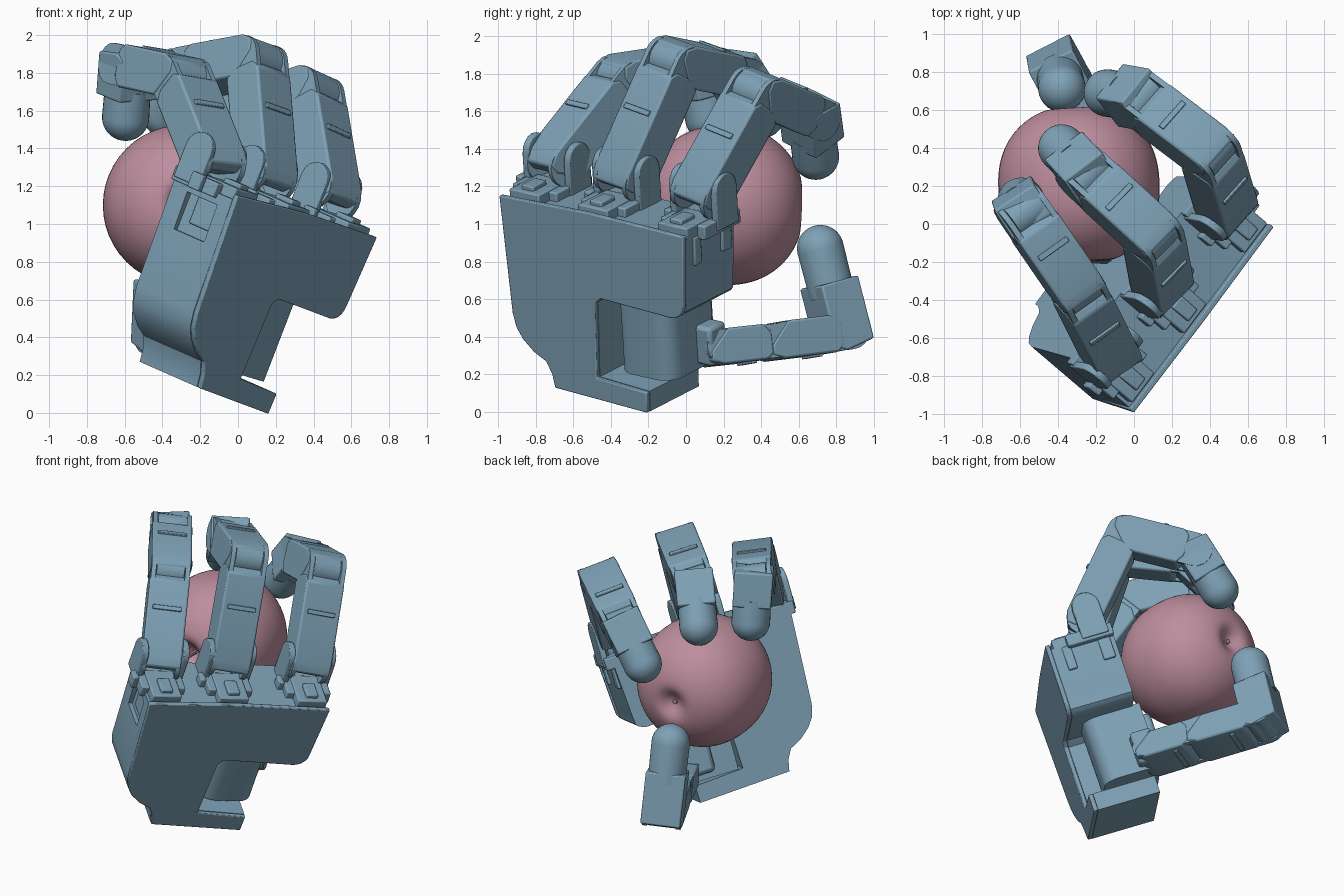
import bpy, bmesh, math
from mathutils import Vector, Matrix

if "Cube" in bpy.data.objects:
    bpy.data.objects.remove(bpy.data.objects["Cube"])

def material(name, col):
    m = bpy.data.materials.new(name)
    m.diffuse_color = (*col, 1)
    m.use_nodes = True
    m.node_tree.nodes["Principled BSDF"].inputs["Base Color"].default_value = m.diffuse_color
    return m

STEEL = material("steel_blue", (0.21, 0.36, 0.47))
RED = material("apple_pink", (0.51, 0.27, 0.34))

def finish(bm, name, M, mat=STEEL, bevel=0):
    bmesh.ops.transform(bm, matrix=M, verts=bm.verts)
    bmesh.ops.recalc_face_normals(bm, faces=bm.faces)
    me = bpy.data.meshes.new(name)
    bm.to_mesh(me)
    bm.free()
    ob = bpy.data.objects.new(name, me)
    bpy.context.collection.objects.link(ob)
    me.materials.append(mat)
    if bevel:
        b = ob.modifiers.new("bevel", 'BEVEL')
        b.width, b.segments, b.limit_method = bevel, 2, 'ANGLE'
    return ob

def prism(name, pts, lo, hi, M, bevel=0):
    """Profile in the first two axes of M, extruded along the third."""
    bm = bmesh.new()
    f = bm.faces.new([bm.verts.new((a, b, lo)) for a, b in pts])
    ext = bmesh.ops.extrude_face_region(bm, geom=[f])
    vs = [v for v in ext['geom'] if isinstance(v, bmesh.types.BMVert)]
    bmesh.ops.translate(bm, vec=(0, 0, hi - lo), verts=vs)
    if not any(g == f for g in bm.faces if g.is_valid):
        bm.faces.new([v for v in bm.verts if v not in vs])
    return finish(bm, name, M, bevel=bevel)

def box(name, a, b, c, M, bevel=0.008):
    pts = [(a[0], b[0]), (a[1], b[0]), (a[1], b[1]), (a[0], b[1])]
    return prism(name, pts, c[0], c[1], M, bevel)

def lathe(name, prof, M, n=32, mat=STEEL):
    """Revolve (radius, height) points about the third axis of M."""
    bm = bmesh.new()
    vs = [bm.verts.new((r, 0, z)) for r, z in prof]
    es = [bm.edges.new(p) for p in zip(vs, vs[1:])]
    bmesh.ops.spin(bm, geom=vs + es, axis=(0, 0, 1), cent=(0, 0, 0),
                   angle=math.tau, steps=n, use_duplicate=False)
    bmesh.ops.remove_doubles(bm, verts=bm.verts, dist=1e-4)
    return finish(bm, name, M, mat)

def frame(o, x, y, z):
    M = Matrix((x, y, z)).transposed().to_4x4()
    M.translation = o
    return M

def arc(cx, cy, r, a0, a1, n=8):
    return [(cx + r * math.cos(math.radians(a0 + (a1 - a0) * i / n)),
             cy + r * math.sin(math.radians(a0 + (a1 - a0) * i / n))) for i in range(n + 1)]

# Palm frame: U across the knuckles, V up the hand, T from the back towards the apple
U = Vector((0.592, 0.786, -0.178)).normalized()
V = Vector((0.359, -0.059, 0.931))
V = (V - U * V.dot(U)).normalized()
T = -U.cross(V)
PALM = frame(Vector((0, -0.995, 1.15)), U, V, T)

# Back plate and palm body
outline = ([(0, 0), (0.6, 0.015), (1.245, 0)] + arc(1.125, -0.395, 0.09, 0, -90, 5)
           + [(0.65, -0.465), (0.61, -0.5), (0.59, -0.93), (0.925, -0.95), (0.92, -1.065)]
           + [(0.3, -1.04), (0.285, -0.965), (0.25, -0.9), (0.17, -0.86), (0.1, -0.8), (0.06, -0.74), (0.04, -0.66)])
prism("back_plate", outline, 0, 0.03, PALM, 0.006)
body = prism("palm_body", [(max(a, 0.012) if a < 1.2 else a - 0.012, min(b, -0.03)) for a, b in outline],
             0.03, 0.45, PALM)
cut = box("side_recess_cutter", (-0.1, 0.05), (-0.3, -0.09), (0.12, 0.34), PALM, 0)
cut.hide_render = True
cut.hide_set(True)
mod = body.modifiers.new("recess", 'BOOLEAN')
mod.object, mod.operation, mod.solver = cut, 'DIFFERENCE', 'EXACT'
box("side_cover", (0.03, 0.06), (-0.24, -0.09), (0.12, 0.27), PALM)
for i, (t0, t1) in enumerate([(0.1, 0.16), (0.34, 0.42)]):
    box(f"right_side_cover_{i}", (1.2, 1.24), (-0.2, -0.04), (t0, t1), PALM)

# Thumb motor with a rounded back, lying in the palm slot
MOTOR = frame(PALM.translation, U, T, V)
motor = arc(0.74, 0.23, 0.11, 180, 270, 6) + arc(0.9, 0.22, 0.1, -90, 0, 6) + [(1.0, 0.5), (0.63, 0.5)]
prism("thumb_motor", motor, -0.92, -0.47, MOTOR)
box("thumb_motor_front", (0.78, 0.98), (-0.88, -0.54), (0.45, 0.55), PALM, 0.03)

W2 = 0.125     # half width of a finger link

def link(name, p, q, lat, r=0.115, w=W2, square_end=False):
    """One finger segment: rounded side cheeks, a boxed core and a ridge across the back."""
    x = (q - p)
    L = x.length
    x.normalize()
    lat = (lat - x * lat.dot(x)).normalized()
    M = frame(p, x, x.cross(lat), lat)
    if square_end:
        prof = [(-0.065, r), (-0.09, -r * 0.5), (-0.06, -r), (L * 0.6, -r), (L * 0.6, r)]
        prism(name + "_block", prof, -w, w, M, 0.01)
        return M, L
    rr = r * 0.95
    cheek = arc(0, 0, rr, 90, 270) + arc(L, 0, rr, -90, 90)
    for s in (-1, 1):
        c = s * (w - 0.015)
        prism(f"{name}_cheek_{'left' if s < 0 else 'right'}", cheek, c - 0.015, c + 0.015, M)
    c = 0.04
    core = [(c, -r), (L - 0.1, -r), (L - 0.06, -r * 0.5), (L - 0.06, r * 0.7), (L - 0.1, r),
            (0.0, r), (-0.07, r * 0.75), (-0.07, r * 0.2)]
    prism(name + "_core", core, -w - 0.005, w + 0.005, M, 0.012)
    k = arc(L, 0, r * 0.9, 0, 360, 20)[:-1]
    prism(name + "_knuckle", k, -w + 0.035, w - 0.035, M)
    box(name + "_ridge", (L * 0.5, L * 0.5 + 0.03), (r - 0.01, r + 0.012), (-w * 0.75, w * 0.75), M, 0.004)
    return M, L

def fingertip(name, p, q, lat, w=W2):
    M, L = link(name, p, q, lat, 0.115, w, True)
    R = Matrix(((0, 0, 1, 0), (1, 0, 0, 0), (0, 1, 0, 0), (0, 0, 0, 1)))
    prof = [(0, L * 0.45), (0.122, L * 0.45)] + [
        (a, b + L) for a, b in arc(0, 0, 0.125, 0, 90, 10)]
    prof[-1] = (0, prof[-1][1])
    lathe(name + "_pad", prof, M @ R)

# Three fingers: base joint, knuckle, end joint, pad centre
fingers = {
    "first_finger": ((-0.12, -0.70, 1.32), (-0.30, -0.34, 1.775), (-0.575, 0.06, 1.835), (-0.595, 0.12, 1.565)),
    "middle_finger": ((0.15, -0.33, 1.25), (0.10, -0.06, 1.865), (-0.25, 0.26, 1.80), (-0.38, 0.40, 1.58)),
    "third_finger": ((0.49, 0.08, 1.16), (0.40, 0.38, 1.70), (0.03, 0.66, 1.58), (-0.14, 0.69, 1.36)),
}
inv = PALM.inverted()
for name, pts in fingers.items():
    j0, k1, k2, tip = map(Vector, pts)
    lat = (k1 - j0).cross(k2 - k1).normalized()
    link(name + "_proximal", j0, k1, lat)
    link(name + "_middle", k1, k2, lat)
    fingertip(name + "_distal", k2, tip, lat)
    # Base clevis, turntable and small motor housing on the palm edge
    a, b, t = inv @ j0
    C = frame(PALM.translation, T, V, U)
    prof = arc(t + 0.02, b + 0.05, 0.09, 180, 0) + [(t + 0.11, -0.04), (t - 0.07, -0.04)]
    for s in (-1, 1):
        prism(f"{name}_clevis_{'left' if s < 0 else 'right'}", prof,
              a + s * 0.14 - 0.02, a + s * 0.14 + 0.02, C, 0.006)
    box(name + "_base", (a - 0.15, a + 0.15), (-0.06, 0.02), (0.14, 0.45), PALM)
    box(name + "_housing", (a - 0.1, a + 0.1), (-0.04, 0.03), (0.05, 0.3), PALM)
    box(name + "_stop", (a - 0.04, a + 0.04), (-0.04, 0.055), (0.08, 0.2), PALM)
    box(name + "_screw_tab", (a - 0.19, a - 0.15), (-0.06, 0.03), (0.22, 0.3), PALM)

# Thumb
t0, t1, t2, tip = map(Vector, ((-0.04, 0.14, 0.34), (-0.2, 0.46, 0.375),
                              (-0.4, 0.83, 0.42), (-0.38, 0.715, 0.87)))
lat = (t2 - t0).cross(tip - t2).normalized()
link("thumb_proximal", t0, t1, lat, 0.095, 0.125)
link("thumb_middle", t1, t2, lat, 0.1, 0.125)
fingertip("thumb_distal", t2, tip, lat, 0.13)
base = inv @ t0
box("thumb_base", (base.x - 0.13, base.x + 0.08), (base.y - 0.06, base.y + 0.16),
    (0.36, base.z + 0.03), PALM, 0.02)

# Apple lying on its side, dimples to front and back
prof = []
for i in range(61):
    a = math.pi * i / 60
    s, c = math.sin(a), math.cos(a)
    dimple = (0.13 if i < 30 else 0.07) * math.exp(-(s / 0.17) ** 2)
    z = math.copysign(0.425 * abs(c) ** 0.9 - dimple, c) if i != 30 else 0
    prof.append((0.425 * s ** 0.92 if 0 < i < 60 else 0, z))
ax = Vector((0.06, -1, 0.03)).normalized()
APPLE = Matrix.Translation((-0.29, 0.205, 1.1)) @ ax.to_track_quat('Z', 'Y').to_matrix().to_4x4()
lathe("apple", prof, APPLE, 48, RED)
lathe("apple_stem", [(0, 0.2), (0.015, 0.2), (0.018, 0.38), (0, 0.385)], APPLE, 10, RED)
lathe("apple_calyx", [(0, -0.2), (0.016, -0.2), (0.016, -0.37), (0, -0.375)], APPLE, 10, RED)

# Smooth shading with sharp edges kept
bpy.ops.object.select_all(action='DESELECT')
for ob in bpy.context.scene.objects:
    if ob != cut:
        ob.select_set(True)
        bpy.context.view_layer.objects.active = ob
bpy.ops.object.shade_smooth_by_angle(angle=math.radians(32))
